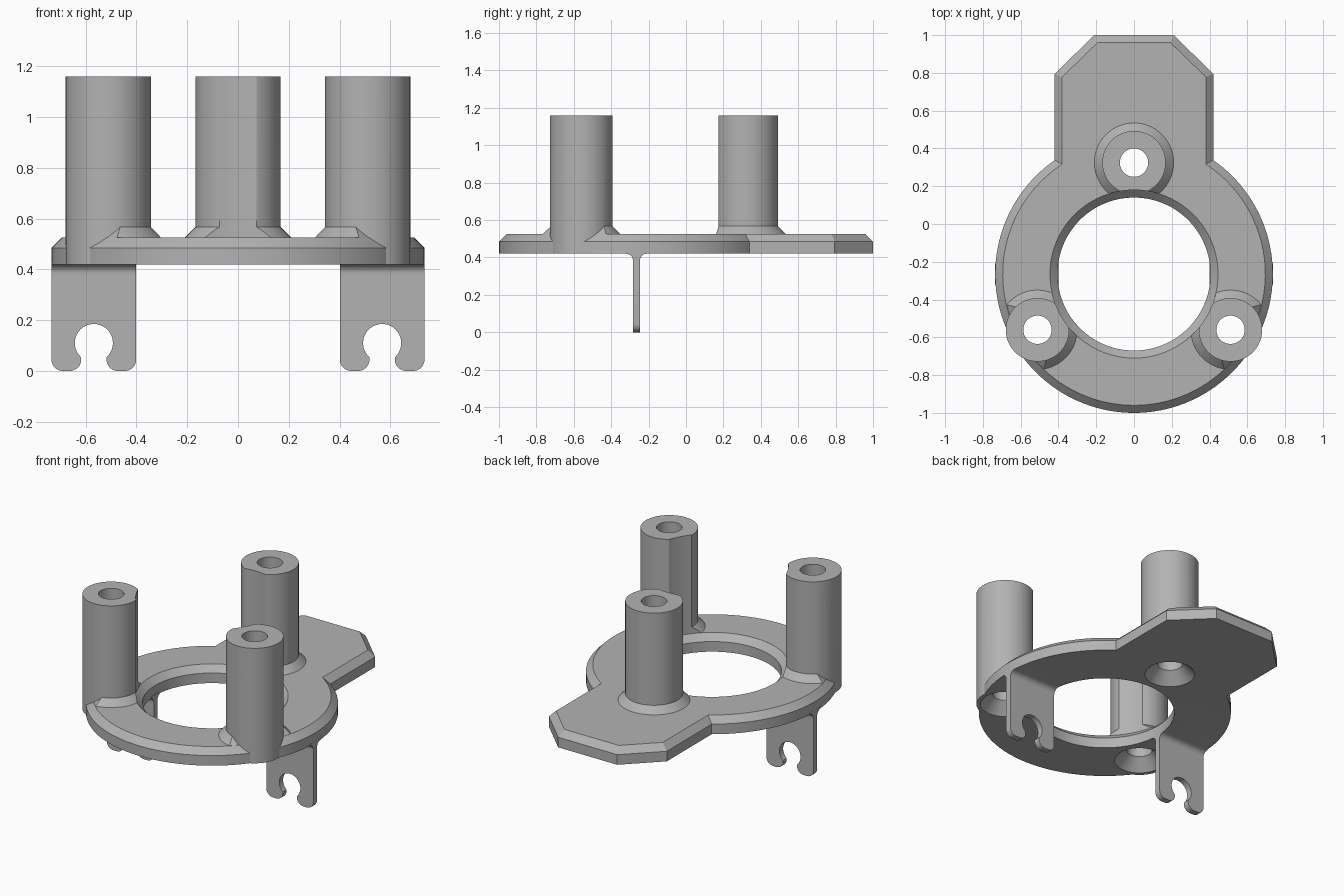
import bpy, bmesh, math
from math import sin, cos, pi, sqrt, radians

if "Cube" in bpy.data.objects:
    bpy.data.objects.remove(bpy.data.objects["Cube"])

CY = -0.265                     # ring centre on y
Z0, Z1, Z2, ZP = 0.42, 0.485, 0.525, 1.16
POSTS = [(0.59 * cos(radians(a)), CY + 0.59 * sin(radians(a))) for a in (90, 210, 330)]

grey = bpy.data.materials.new("plain grey")
grey.diffuse_color = (0.45, 0.45, 0.45, 1)
grey.use_nodes = True
grey.node_tree.nodes["Principled BSDF"].inputs["Base Color"].default_value = grey.diffuse_color


def make(name, bm):
    bmesh.ops.recalc_face_normals(bm, faces=bm.faces)
    me = bpy.data.meshes.new(name)
    bm.to_mesh(me)
    bm.free()
    me.materials.append(grey)
    ob = bpy.data.objects.new(name, me)
    bpy.context.collection.objects.link(ob)
    return ob


def loft(name, rings):
    """Closed solid through rings with equal point counts."""
    bm = bmesh.new()
    vs = [[bm.verts.new(p) for p in r] for r in rings]
    n = len(vs[0])
    for a, b in zip(vs, vs[1:]):
        for i in range(n):
            j = (i + 1) % n
            bm.faces.new((a[i], a[j], b[j], b[i]))
    bm.faces.new(vs[0])
    bm.faces.new(vs[-1])
    return make(name, bm)


def turned(name, x, y, profile, seg=64):
    """Solid of revolution from (radius, z) pairs."""
    return loft(name, [[(x + r * cos(2 * pi * i / seg), y + r * sin(2 * pi * i / seg), z)
                        for i in range(seg)] for r, z in profile])


def combine(target, other, op):
    m = target.modifiers.new(op.lower(), 'BOOLEAN')
    m.operation, m.object, m.solver = op, other, 'EXACT'
    bpy.context.view_layer.objects.active = target
    bpy.ops.object.modifier_apply(modifier=m.name)
    bpy.data.objects.remove(other)


def arc(cx, cy, r, a0, a1, n):
    return [(cx + r * cos(radians(a0 + (a1 - a0) * i / n)),
             cy + r * sin(radians(a0 + (a1 - a0) * i / n))) for i in range(n + 1)]


# Plate outline: round body plus a clipped-corner tab, inset by d
def outline(d, z):
    R, w = 0.735 - d, 0.42 - d
    a = math.degrees(math.acos(w / R))
    k = d * math.tan(pi / 8)
    pts = arc(0, CY, R, 180 - a, 360 + a, 112)
    pts += [(w, 0.795 - k), (0.21 - k, 1 - d), (k - 0.21, 1 - d), (-w, 0.795 - k)]
    return [(x, y, z) for x, y in pts]


bracket = loft("bracket", [outline(0, Z0), outline(0, Z1), outline(0.04, Z2)])

# Posts with conical collars; side collars stop at the rim bevel
for i, (x, y) in enumerate(POSTS):
    collar = turned("collar", x, y, [(0.235, 0.5), (0.21, Z2), (0.166, 0.569)])
    if i:
        rim = turned("rim_limit", 0, CY, [(0.733, Z1), (0.633, Z1 + 0.1)], 144)
        combine(collar, rim, 'INTERSECT')
    combine(bracket, collar, 'UNION')
    combine(bracket, turned("post", x, y, [(0.168, Z0), (0.168, ZP)]), 'UNION')

# Central opening with bevelled rim, also trimming the posts
combine(bracket, turned("opening", 0, CY, [(0.405, 0.3), (0.405, Z1), (0.445, Z2),
                                           (0.445, 1.3)], 112), 'DIFFERENCE')

# Screw holes, countersunk from below
for x, y in POSTS:
    combine(bracket, turned("screw_hole", x, y, [(0.155, Z0 - 0.01), (0.075, Z0 + 0.07),
                                                 (0.075, 1.3)], 48), 'DIFFERENCE')

# Clip legs: open round notch between two rounded feet
HALF, THROAT, NR, NZ, FR = 0.167, 0.05, 0.075, 0.11, 0.045
t = math.degrees(math.asin(THROAT / NR))
lip = NZ - sqrt(NR ** 2 - THROAT ** 2)
half_leg = arc(0, NZ, NR, 90, -90 + t, 24)
half_leg += arc(THROAT + FR, FR, FR, 180, 270, 8)
half_leg += arc(HALF - FR, FR, FR, 270, 360, 8) + [(HALF, Z0 + 0.01)]
leg_shape = half_leg + [(-x, z) for x, z in half_leg[:0:-1]]
T, F = 0.019, 0.036
side = [(T, 0.37)] + arc(T + F, Z0 - F, F, 180, 90, 8) + [(T + F, Z0 + 0.01)]
fillet_shape = side + [(-y, z) for y, z in side[::-1]]

for s in (-1, 1):
    cx = s * 0.568
    leg = loft("leg", [[(cx + x, CY + y, z) for x, z in leg_shape] for y in (-T, T)])
    fillet = loft("leg_fillet", [[(cx + x, CY + y, z) for y, z in fillet_shape]
                                 for x in (-HALF, HALF)])
    combine(leg, fillet, 'UNION')
    combine(bracket, leg, 'UNION')

bpy.ops.object.select_all(action='DESELECT')
bracket.select_set(True)
bpy.context.view_layer.objects.active = bracket
bpy.ops.object.shade_smooth_by_angle(angle=radians(22))
